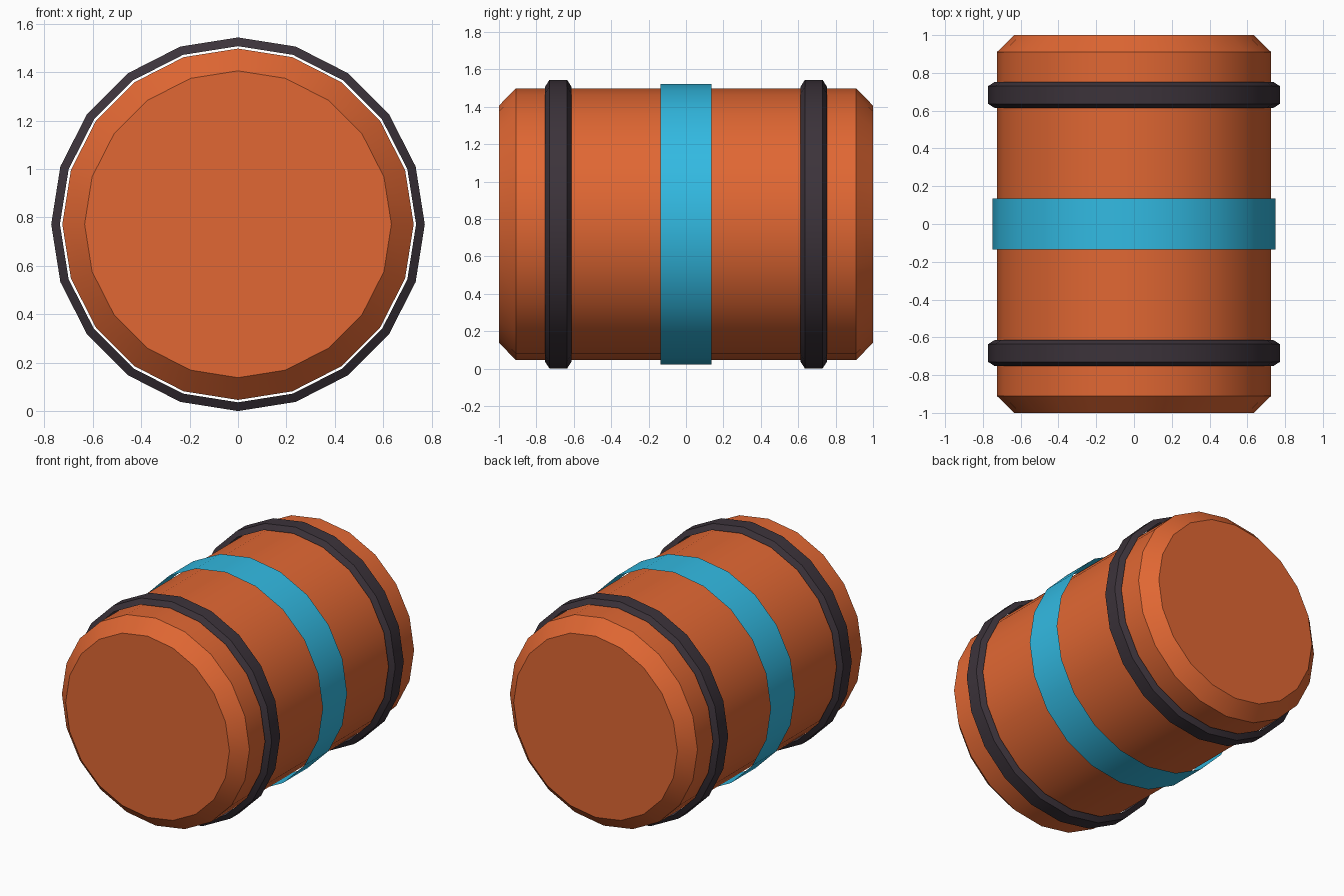
import bpy, bmesh, math

SIDES = 20
AXIS_Z = 0.772

cube = bpy.data.objects.get("Cube")
if cube:
    bpy.data.objects.remove(cube, do_unlink=True)


def material(name, rgb):
    mat = bpy.data.materials.new(name)
    mat.use_nodes = True
    colour = (*rgb, 1.0)
    mat.diffuse_color = colour
    bsdf = next(n for n in mat.node_tree.nodes if n.type == "BSDF_PRINCIPLED")
    bsdf.inputs["Base Color"].default_value = colour
    return mat


def lathe(name, profile, mat, y=0.0, capped=False):
    """Spin (y, radius) points around the barrel's lengthwise axis."""
    bm = bmesh.new()
    rings = []
    for py, r in profile:
        angles = [2 * math.pi * i / SIDES for i in range(SIDES)]
        rings.append([bm.verts.new((r * math.sin(a), py, r * math.cos(a))) for a in angles])
    for a, b in zip(rings, rings[1:]):
        for i in range(SIDES):
            j = (i + 1) % SIDES
            bm.faces.new((a[i], a[j], b[j], b[i]))
    if capped:
        bm.faces.new(list(reversed(rings[0])))
        bm.faces.new(rings[-1])
    # Outward normals: away from the axis, or away from the middle on caps
    bm.normal_update()
    for f in bm.faces:
        if f.normal.dot(f.calc_center_median()) < 0:
            f.normal_flip()
    mesh = bpy.data.meshes.new(name)
    bm.to_mesh(mesh)
    bm.free()
    mesh.materials.append(mat)
    obj = bpy.data.objects.new(name, mesh)
    obj.location = (0, y, AXIS_Z)
    bpy.context.collection.objects.link(obj)
    bpy.ops.object.select_all(action="DESELECT")
    obj.select_set(True)
    bpy.context.view_layer.objects.active = obj
    bpy.ops.object.shade_smooth_by_angle(angle=math.radians(30))
    return obj


orange = material("orange paint", (0.75, 0.136, 0.033))
blue = material("sky blue paint", (0.032, 0.49, 0.76))
dark = material("dark rubber", (0.045, 0.033, 0.043))

# Barrel with chamfered ends
lathe("barrel_body", [(-1, 0.634), (-0.91, 0.726), (0.91, 0.726), (1, 0.634)],
      orange, capped=True)

# Thin painted band floating around the middle
lathe("middle_band", [(-0.135, 0.75), (0.135, 0.75)], blue)

# Bevelled hoops near both ends
hoop = [(-0.07, 0.736), (-0.047, 0.772), (0.047, 0.772), (0.07, 0.736)]
for name, y in (("front_hoop", -0.683), ("back_hoop", 0.683)):
    lathe(name, hoop, dark, y)
